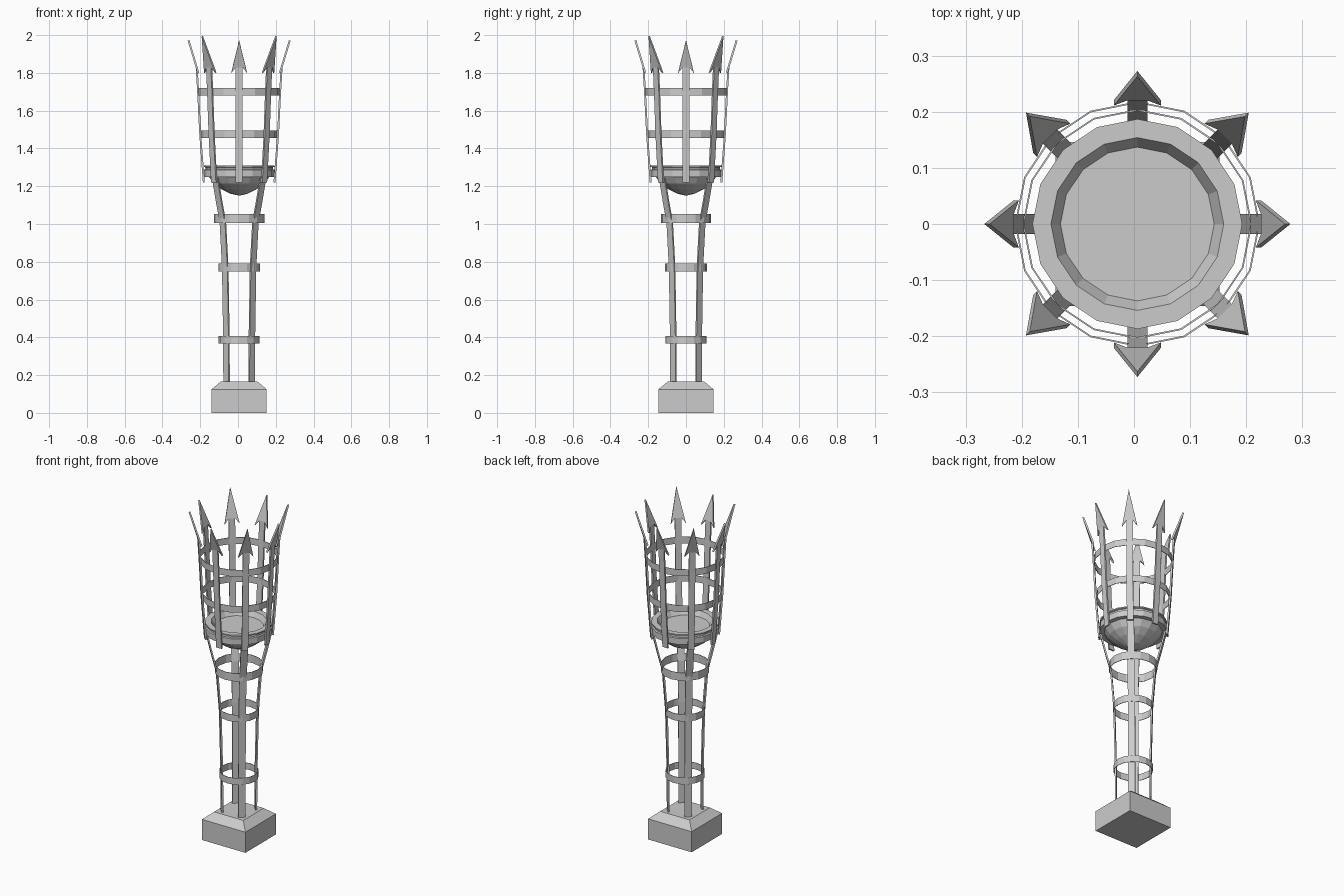
import bpy, bmesh
from math import sin, cos, pi, radians

if "Cube" in bpy.data.objects:
    bpy.data.objects.remove(bpy.data.objects["Cube"])

CX = 0.006  # shared axis of the torch


def make(name, verts, faces, thick=0):
    me = bpy.data.meshes.new(name)
    me.from_pydata(verts, [], faces)
    bm = bmesh.new()
    bm.from_mesh(me)
    bmesh.ops.remove_doubles(bm, verts=bm.verts, dist=1e-5)
    bmesh.ops.recalc_face_normals(bm, faces=bm.faces)
    bm.to_mesh(me)
    bm.free()
    ob = bpy.data.objects.new(name, me)
    ob.location.x = CX
    bpy.context.collection.objects.link(ob)
    if thick:
        m = ob.modifiers.new("thickness", 'SOLIDIFY')
        m.thickness, m.offset = thick, 0
    return ob


def lathe(name, prof, n=16, turn=0, thick=0):
    verts = [(r * cos(2 * pi * i / n + turn), r * sin(2 * pi * i / n + turn), z)
             for r, z in prof for i in range(n)]
    faces = [(j * n + i, j * n + (i + 1) % n, (j + 1) * n + (i + 1) % n, (j + 1) * n + i)
             for j in range(len(prof) - 1) for i in range(n)]
    return make(name, verts, faces, thick)


def polar(u, r, z, a):
    # u runs along the tangent, r outward
    return (r * cos(a) - u * sin(a), r * sin(a) + u * cos(a), z)


def strap(name, path, w, a, thick, head=None):
    verts = [polar(s * w / 2, r, z, a) for r, z in path for s in (-1, 1)]
    faces = [(2 * i, 2 * i + 1, 2 * i + 3, 2 * i + 2) for i in range(len(path) - 1)]
    if head:
        (r0, z0), (r1, z1) = path[-1], head
        k = len(verts)
        rb = r0 - (r1 - r0) / (z1 - z0) * 0.03
        verts += [polar(0.042, rb, z0 - 0.03, a), polar(0, r1, z1, a),
                  polar(-0.042, rb, z0 - 0.03, a)]
        # two mirrored barbs and the centre of the arrowhead
        faces += [(k - 1, k, k + 1), (k - 2, k - 1, k + 1), (k + 2, k - 2, k + 1)]
    return make(name, verts, faces, thick)


# square plinth with a chamfered top
b, t = 0.146, 0.098
sq = [(-1, -1), (1, -1), (1, 1), (-1, 1)]
base = [(x * s, y * s, z) for s, z in ((b, 0), (b, 0.125), (t, 0.165)) for x, y in sq]
make("base", base, [(3, 2, 1, 0), (8, 9, 10, 11)] +
     [(j + i, j + (i + 1) % 4, j + 4 + (i + 1) % 4, j + 4 + i) for j in (0, 4) for i in range(4)])

# four flaring strap legs
leg = [(0.094, 0.16), (0.096, 0.42), (0.104, 0.77), (0.122, 1.01), (0.15, 1.12), (0.178, 1.24)]
for i in range(4):
    strap(f"leg_{i+1}", leg, 0.04, radians(45 + 90 * i), 0.009)

# hoops round the stem and the basket
for i, (r, z, h) in enumerate([(0.107, 0.387, 0.04), (0.109, 0.77, 0.042), (0.132, 1.03, 0.048),
                               (0.203, 1.475, 0.04), (0.217, 1.70, 0.04)]):
    lathe(f"hoop_{i+1}", [(r, z - h / 2), (r, z + h / 2)], thick=0.003)

# fire bowl with a grooved rim and shallow floor
lathe("bowl", [(0, 1.15), (0.045, 1.16), (0.095, 1.185), (0.135, 1.215), (0.16, 1.25),
               (0.187, 1.25), (0.187, 1.287), (0.179, 1.29), (0.179, 1.30), (0.187, 1.303),
               (0.187, 1.31), (0.154, 1.31), (0.137, 1.28), (0, 1.28)])

# eight arrow-headed bars of the basket
bar = [(0.187, 1.22), (0.206, 1.475), (0.217, 1.70), (0.225, 1.83)]
for i in range(8):
    tip = (0.276, 1.995) if i % 2 else (0.268, 1.972)
    strap(f"arrow_bar_{i+1}", bar, 0.036, radians(45 * i), 0.01, tip)
